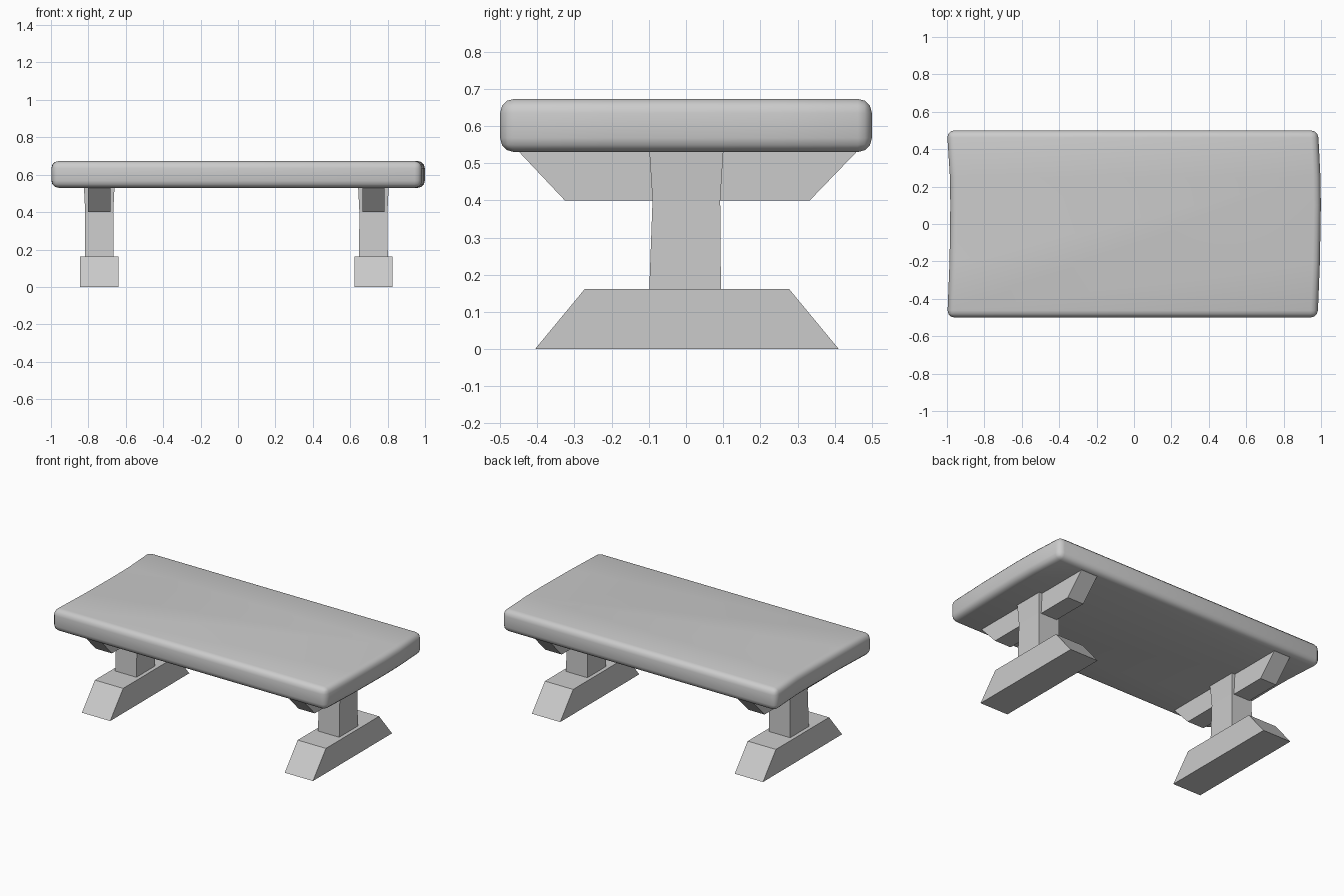
import bpy
import bmesh
import math

cube = bpy.data.objects.get("Cube")
if cube:
    bpy.data.objects.remove(cube, do_unlink=True)

grey = bpy.data.materials.new("plain grey")
grey.use_nodes = True
colour = (0.6, 0.6, 0.6, 1.0)
grey.diffuse_color = colour
grey.node_tree.nodes["Principled BSDF"].inputs["Base Color"].default_value = colour


def loft(name, rings):
    """Skin a stack of matching rings and cap both ends."""
    bm = bmesh.new()
    loops = [[bm.verts.new(p) for p in ring] for ring in rings]
    n = len(loops[0])
    for a, b in zip(loops, loops[1:]):
        for i in range(n):
            j = (i + 1) % n
            bm.faces.new((a[i], a[j], b[j], b[i]))
    bm.faces.new(loops[0][::-1])
    bm.faces.new(loops[-1])
    bmesh.ops.recalc_face_normals(bm, faces=bm.faces)
    mesh = bpy.data.meshes.new(name)
    bm.to_mesh(mesh)
    bm.free()
    mesh.materials.append(grey)
    obj = bpy.data.objects.new(name, mesh)
    bpy.context.collection.objects.link(obj)
    return obj


def rect(x, half_x, y0, y1, z):
    return [(x - half_x, y0, z), (x + half_x, y0, z),
            (x + half_x, y1, z), (x - half_x, y1, z)]


# Slab with gently bowed ends and rounded rims
right_end = [(0.982, -0.5), (0.994, -0.2), (0.999, 0.1), (0.997, 0.25), (0.984, 0.5)]
left_end = [(-1.0, 0.5), (-0.984, 0.25), (-0.982, 0.1), (-0.986, -0.2), (-0.998, -0.5)]
outline = right_end + left_end
top = loft("table_top", [[(x, y, z) for x, y in outline] for z in (0.53, 0.673)])
bevel = top.modifiers.new("rounded_rim", "BEVEL")
bevel.width = 0.038
bevel.segments = 3
bevel.limit_method = "ANGLE"
bevel.angle_limit = math.radians(40)
bpy.ops.object.select_all(action="DESELECT")
top.select_set(True)
bpy.context.view_layer.objects.active = top
bpy.ops.object.modifier_apply(modifier=bevel.name)
bpy.ops.object.shade_smooth_by_angle(angle=math.radians(50))

# Trestle supports: tapered foot, waisted post, tapered cross beam
for side, x in (("right", -0.742), ("left", 0.724)):
    loft(side + "_foot", [rect(x, 0.102, -0.406, 0.411, 0),
                          rect(x, 0.102, -0.272, 0.277, 0.162)])
    loft(side + "_post", [rect(x, 0.077, -0.099, 0.094, 0.155),
                          rect(x, 0.075, -0.09, 0.092, 0.4),
                          rect(x, 0.082, -0.099, 0.101, 0.54)])
    loft(side + "_beam", [rect(x, 0.059, -0.326, 0.333, 0.4),
                          rect(x, 0.059, -0.458, 0.468, 0.54)])
